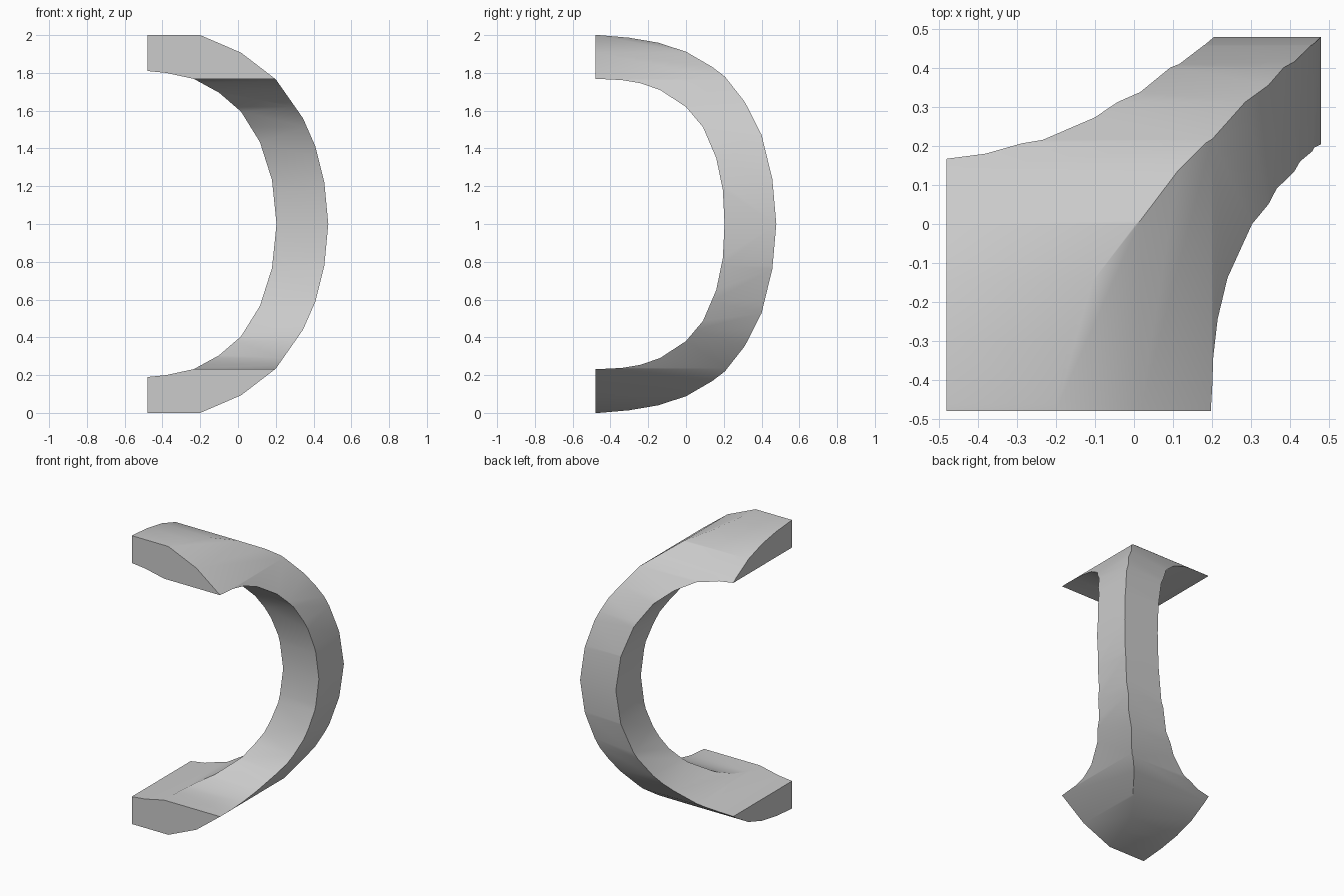
import bpy
import bmesh
from mathutils import Vector

cube = bpy.data.objects.get("Cube")
if cube:
    bpy.data.objects.remove(cube, do_unlink=True)

gray = bpy.data.materials.new("plain_gray")
gray.use_nodes = True
gray.diffuse_color = (0.6, 0.6, 0.6, 1)
gray.node_tree.nodes["Principled BSDF"].inputs["Base Color"].default_value = (0.6, 0.6, 0.6, 1)


def c_shape(name, outer, inner, axis, half_depth):
    """Extrude a C profile, given by its upper half, along x or y."""
    def mirrored(points):
        return points + [(u, 2 - z) for u, z in reversed(points[:-1])]

    def place(u, z):
        return Vector((u, -half_depth, z)) if axis == "y" else Vector((-half_depth, u, z))

    bm = bmesh.new()
    loop = mirrored(outer) + mirrored(inner)[::-1]
    face = bm.faces.new([bm.verts.new(place(u, z)) for u, z in loop])
    grown = bmesh.ops.extrude_face_region(bm, geom=[face], use_keep_orig=True)
    shift = Vector((0, 2 * half_depth, 0)) if axis == "y" else Vector((2 * half_depth, 0, 0))
    verts = [v for v in grown["geom"] if isinstance(v, bmesh.types.BMVert)]
    bmesh.ops.translate(bm, vec=shift, verts=verts)
    bmesh.ops.recalc_face_normals(bm, faces=bm.faces)
    mesh = bpy.data.meshes.new(name)
    bm.to_mesh(mesh)
    bm.free()
    mesh.materials.append(gray)
    obj = bpy.data.objects.new(name, mesh)
    bpy.context.collection.objects.link(obj)
    return obj


# C seen from the front
arch = c_shape(
    "curved_bracket",
    [(-.48, 2), (-.2, 2), (.016, 1.907), (.2, 1.766), (.344, 1.56),
     (.41, 1.41), (.457, 1.22), (.478, 1)],
    [(-.48, 1.81), (-.38, 1.80), (-.233, 1.768), (-.1, 1.695), (.016, 1.595),
     (.116, 1.434), (.18, 1.233), (.204, 1)],
    "y", .478)

# C seen from the side, overlapping the first
cutter = c_shape(
    "side_cutter",
    [(-.6, 2), (-.46, 2), (-.3, 1.986), (-.148, 1.96), (0, 1.912), (.138, 1.832),
     (.206, 1.78), (.312, 1.645), (.4, 1.472), (.457, 1.238), (.478, 1)],
    [(-.6, 1.768), (-.46, 1.768), (-.34, 1.762), (-.243, 1.746), (-.138, 1.71),
     (0, 1.62), (.09, 1.513), (.16, 1.35), (.195, 1.18), (.204, 1)],
    "x", .6)
cutter.hide_render = True

# Keep only the volume shared by both curves
boolean = arch.modifiers.new("shared_volume", "BOOLEAN")
boolean.operation = "INTERSECT"
boolean.solver = "EXACT"
boolean.object = cutter
bpy.ops.object.select_all(action="DESELECT")
arch.select_set(True)
bpy.context.view_layer.objects.active = arch
bpy.ops.object.modifier_apply(modifier=boolean.name)
bpy.data.objects.remove(cutter, do_unlink=True)
bpy.ops.object.shade_smooth_by_angle(angle=0.52)
